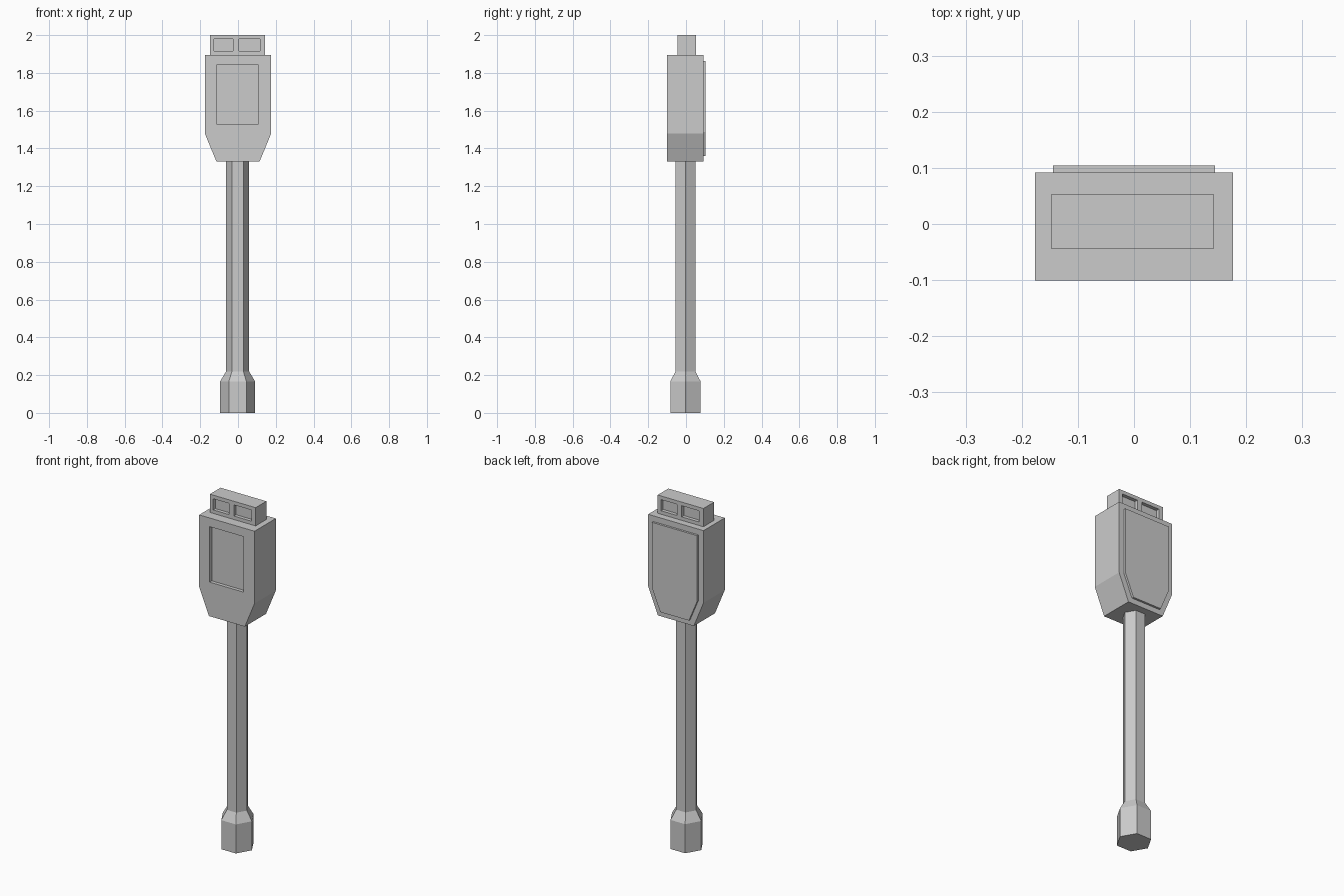
import bpy, bmesh
from math import cos, sin, tau

if "Cube" in bpy.data.objects:
    bpy.data.objects.remove(bpy.data.objects["Cube"])


def make_object(name, bm):
    bmesh.ops.recalc_face_normals(bm, faces=bm.faces)
    mesh = bpy.data.meshes.new(name)
    bm.to_mesh(mesh)
    bm.free()
    obj = bpy.data.objects.new(name, mesh)
    bpy.context.collection.objects.link(obj)
    return obj


def loft(name, rings):
    """Skin a stack of matching point rings and cap both ends."""
    bm = bmesh.new()
    loops = [[bm.verts.new(p) for p in ring] for ring in rings]
    n = len(loops[0])
    for a, b in zip(loops, loops[1:]):
        for i in range(n):
            j = (i + 1) % n
            bm.faces.new((a[i], a[j], b[j], b[i]))
    bm.faces.new(loops[0])
    bm.faces.new(loops[-1])
    return make_object(name, bm)


def slab(name, profile, y0, y1):
    """Extrude an XZ outline from y0 to y1."""
    return loft(name, [[(x, y, z) for x, z in profile] for y in (y0, y1)])


def rect(x0, x1, z0, z1):
    return [(x0, z0), (x1, z0), (x1, z1), (x0, z1)]


def shield(half, half_low, z_low, z_bend, z_top):
    """Rectangle with its lower corners tapering inward."""
    right = [(half_low, z_low), (half, z_bend), (half, z_top)]
    return right + [(-x, z) for x, z in reversed(right)]


def carve(obj, profile, y0, y1):
    cutter = slab("recess_cutter", profile, y0, y1)
    cutter.hide_render = True
    mod = obj.modifiers.new("recess", "BOOLEAN")
    mod.operation, mod.solver, mod.object = "DIFFERENCE", "EXACT", cutter
    bpy.context.view_layer.objects.active = obj
    bpy.ops.object.modifier_apply(modifier=mod.name)
    bpy.data.objects.remove(cutter)


# Hexagonal shaft with a flared foot
def hexagon(r, z):
    return [(-0.002 + r * cos(tau * i / 6), -0.003 + r * sin(tau * i / 6), z)
            for i in range(6)]


loft("shaft_and_foot", [hexagon(r, z) for r, z in
                        [(0.0925, 0), (0.0925, 0.167), (0.0605, 0.22), (0.0605, 1.332)]])

# Tapered head with a recessed window on the front
head = slab("head", shield(0.176, 0.114, 1.33, 1.48, 1.895), -0.101, 0.092)
carve(head, rect(-0.110, 0.107, 1.526, 1.845), -0.2, -0.081)

# Raised panel on the back of the head
slab("back_panel", shield(0.144, 0.091, 1.36, 1.486, 1.862), 0.091, 0.104)

# Top block with two shallow pockets on front and back
block = slab("top_block", rect(-0.148, 0.143, 1.894, 2.0), -0.044, 0.053)
for x0, x1 in [(-0.127, -0.026), (0.005, 0.116)]:
    carve(block, rect(x0, x1, 1.915, 1.979), -0.2, -0.024)
    carve(block, rect(-0.005 - x1, -0.005 - x0, 1.915, 1.979), 0.033, 0.2)
